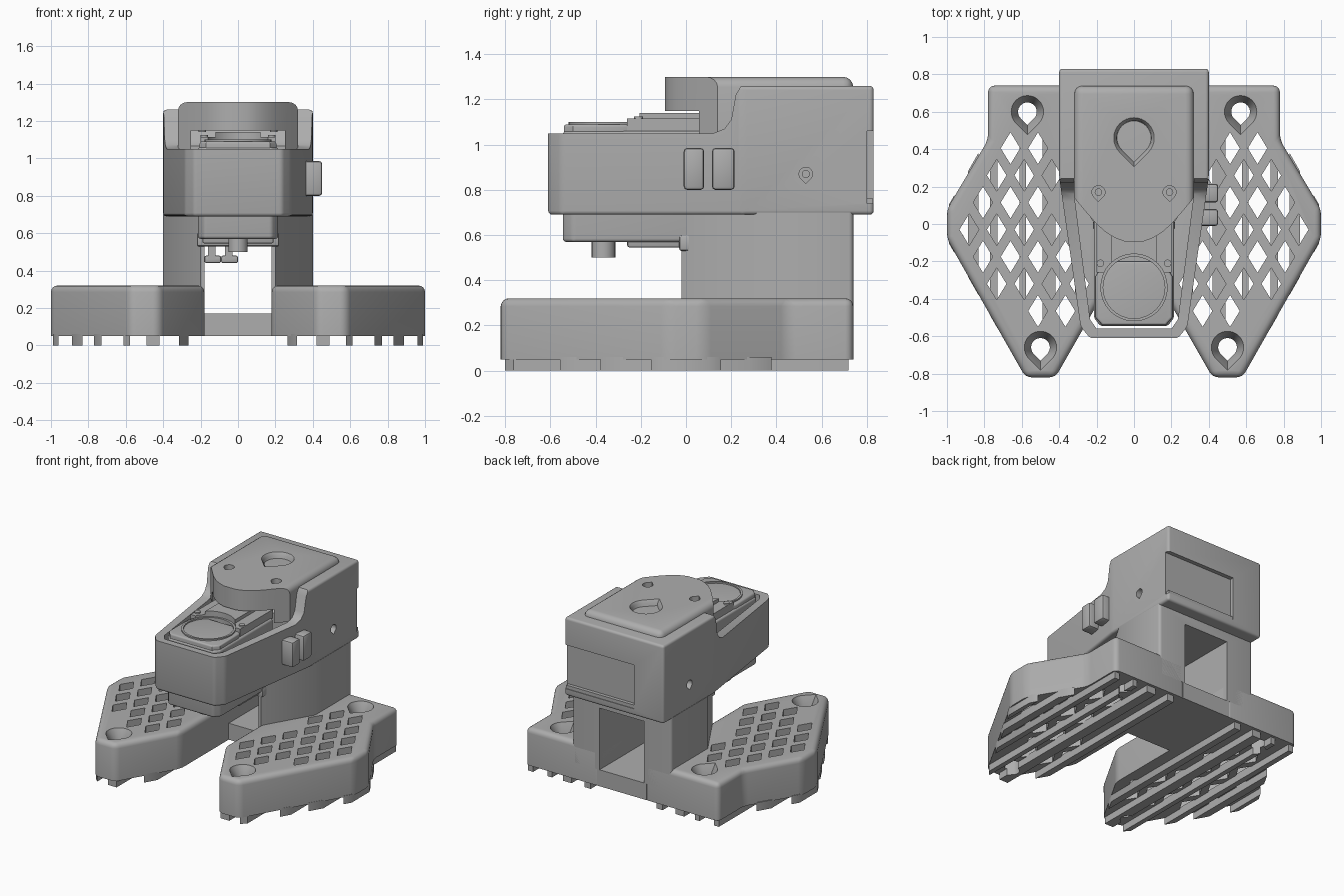
import bpy, bmesh, math
from mathutils import Vector

if "Cube" in bpy.data.objects:
    bpy.data.objects.remove(bpy.data.objects["Cube"], do_unlink=True)

grey = bpy.data.materials.new("plain grey")
grey.use_nodes = True
grey.diffuse_color = (0.42, 0.42, 0.42, 1)
grey.node_tree.nodes["Principled BSDF"].inputs["Base Color"].default_value = grey.diffuse_color


def finish(name, bm):
    bmesh.ops.recalc_face_normals(bm, faces=bm.faces)
    mesh = bpy.data.meshes.new(name)
    bm.to_mesh(mesh)
    bm.free()
    mesh.materials.append(grey)
    ob = bpy.data.objects.new(name, mesh)
    bpy.context.collection.objects.link(ob)
    return ob


def loft(bm, rings):
    """Closed solid through a list of equal rings of points."""
    rows = [[bm.verts.new(p) for p in ring] for ring in rings]
    n = len(rows[0])
    for a, b in zip(rows, rows[1:]):
        for i in range(n):
            bm.faces.new((a[i], a[(i + 1) % n], b[(i + 1) % n], b[i]))
    bm.faces.new(rows[0][::-1])
    bm.faces.new(rows[-1])


def prism(name, pts, z0, z1, bevel=0.0, pick=None, seg=4):
    """Extruded plan outline; pick chooses which edges are rounded."""
    bm = bmesh.new()
    loft(bm, [[(x, y, z) for x, y in pts] for z in (z0, z1)])
    bmesh.ops.recalc_face_normals(bm, faces=bm.faces)
    if bevel:
        edges = [e for e in bm.edges if pick is None or pick(e.verts[0].co, e.verts[1].co)]
        bmesh.ops.bevel(bm, geom=edges, offset=bevel, segments=seg, profile=0.5,
                        affect='EDGES', clamp_overlap=True)
    return finish(name, bm)


def box(name, x, y, z, bevel=0.0, pick=None, seg=2):
    pts = [(x[0], y[0]), (x[1], y[0]), (x[1], y[1]), (x[0], y[1])]
    return prism(name, pts, z[0], z[1], bevel, pick, seg)


def circle(cx, cy, r, n=32):
    return [(cx + r * math.cos(2 * math.pi * i / n), cy + r * math.sin(2 * math.pi * i / n))
            for i in range(n)]


def teardrop(cx, cy, r, n=24):
    """Round outline with a point towards the negative second axis."""
    arc = [math.radians(-45 + 270 * i / n) for i in range(n + 1)]
    return [(cx + r * math.cos(a), cy + r * math.sin(a)) for a in arc] + [(cx, cy - 1.42 * r)]


def drop_cutter(spots, steps):
    """Stacked teardrops: steps are (height, radius) pairs."""
    bm = bmesh.new()
    for cx, cy in spots:
        loft(bm, [[(x, y, z) for x, y in teardrop(cx, cy, r)] for z, r in steps])
    return finish("cutter", bm)


def cut(ob, cutter):
    mod = ob.modifiers.new("cut", 'BOOLEAN')
    mod.operation, mod.solver, mod.object = 'DIFFERENCE', 'EXACT', cutter
    cutter.hide_render = True
    bpy.context.view_layer.objects.active = ob
    bpy.ops.object.modifier_apply(modifier=mod.name)
    bpy.data.objects.remove(cutter, do_unlink=True)


def mirrored(half):
    return half + [(-x, y) for x, y in reversed(half)]


def top_or_upright(z):
    return lambda a, b: min(a.z, b.z) > z - 0.01 or abs(a.z - b.z) > 0.05


# Feet: hexagonal slabs with a diamond lattice, countersunk holes and ribs below
FOOT = [(0.18, 0.74), (0.78, 0.74), (0.78, 0.45), (1, 0.08), (1, -0.08),
        (0.58, -0.82), (0.42, -0.82), (0.18, -0.4)]
HOLES = [(0.57, 0.6), (0.5, -0.66)]


def reach(x):
    return 0.96 - 1.75 * abs(x - 0.5)


def lattice():
    for row in range(-4, 4):
        y = -0.03 + 0.145 * row
        for col in range(6):
            x = 0.293 + 0.147 * col + (0.0735 if row % 2 else 0)
            if x < 0.27 or abs(y) + 0.74 > reach(x) + 0.52 or abs(y) > reach(x) - 0.22:
                continue
            if x < 0.43 and y > -0.2 + 1.7 * (x - 0.2):
                continue
            if min(math.hypot(x - hx, y - hy) for hx, hy in HOLES) > 0.17:
                yield x, y


for side, label in ((1, "left"), (-1, "right")):
    foot = prism(label + "_foot", [(side * x, y) for x, y in FOOT], 0.05, 0.32, 0.035,
                 top_or_upright(0.32))
    bm = bmesh.new()
    for x, y in lattice():
        x *= side
        plan = [(x - 0.052, y), (x, y - 0.085), (x + 0.052, y), (x, y + 0.085)]
        loft(bm, [[(px, py, z) for px, py in plan] for z in (0, 0.5)])
    cut(foot, finish("cutter", bm))
    cut(foot, drop_cutter([(side * x, y) for x, y in HOLES],
                          [(0, 0.05), (0.25, 0.05), (0.31, 0.083), (0.33, 0.09)]))
    for i, (x, w) in enumerate(((0.29, 0.05), (0.455, 0.07), (0.595, 0.035), (0.75, 0.04),
                                (0.86, 0.055), (0.975, 0.03))):
        ends = (x - w / 2, x + w / 2)
        low = [(side * e, -min(0.8, reach(e))) for e in ends]
        high = [(side * e, 0.72 if e < 0.78 else reach(e)) for e in reversed(ends)]
        rib = prism(f"{label}_rib_{i}", low + high, 0, 0.06)
        cut(rib, drop_cutter([(side * a, b) for a, b in HOLES], [(-0.1, 0.05), (0.1, 0.05)]))

# Bridge and hollow column
box("bridge", (-0.2, 0.2), (0.15, 0.74), (0.05, 0.17))
column = prism("column", mirrored([(0.4, 0.74), (0.4, 0.32), (0.2, -0.02)]), 0.17, 0.7, 0.02,
               lambda a, b: abs(a.z - b.z) > 0.1 and a.y > 0.5)
cut(column, box("cutter", (-0.18, 0.18), (-0.5, 1), (0, 0.62)))
for i, (x0, x1) in enumerate(((-0.16, -0.12), (-0.07, -0.03))):
    box(f"hook_stem_{i}", (x0, x1), (0.1, 0.3), (0.46, 0.64))
    box(f"hook_foot_{i}", (x0 - 0.02, x1 + 0.03), (0.1, 0.3), (0.44, 0.48), 0.01)

# Body: tapered tray in front, tall block behind
body = prism("body", mirrored([(0.4, 0.83), (0.4, 0.25), (0.285, -0.55), (0.235, -0.61)]),
             0.69, 1.26, 0.018)
ramp = [(-0.8, 1.05), (0.12, 1.05), (0.17, 1.07), (0.2, 1.11), (0.22, 1.22), (0.25, 1.27),
        (0.25, 1.5), (-0.8, 1.5)]
bm = bmesh.new()
loft(bm, [[(x, y, z) for y, z in ramp] for x in (-0.6, 0.6)])
cut(body, finish("cutter", bm))
cut(body, prism("cutter", mirrored([(0.32, 0.16), (0.235, -0.51), (0.2, -0.56)]), 0.5, 1.5))
cut(body, box("cutter", (-0.16, 0.6), (0.8, 1), (0.74, 1.06)))
for side in (1, -1):
    bm = bmesh.new()
    loft(bm, [[(side * x, y, z) for y, z in teardrop(0.53, 0.87, 0.03)] for x in (0.3, 0.5)])
    cut(body, finish("cutter", bm))
    peg = bmesh.new()
    loft(peg, [[(side * x, y, z) for y, z in circle(0.53, 0.87, 0.018, 16)] for x in (0.29, 0.36)])
    finish("side_screw", peg)
box("panel_ledge", (-0.16, 0.39), (0.79, 0.825), (0.73, 0.765))

# Two clips on the left side
for i, (y0, y1) in enumerate(((-0.01, 0.08), (0.115, 0.215))):
    box(f"side_clip_{i}", (0.34, 0.45), (y0, y1), (0.8, 0.985), 0.015)

# Cap with a thumb dimple and two screw holes
CAP = [(0.32, 0.74), (0.32, 0.14), (0.27, 0.08), (0.2, 0.0), (0.15, -0.045), (0.1, -0.075),
       (0.05, -0.093)]
cap = prism("cap", mirrored(CAP), 1.05, 1.3, 0.045,
            lambda a, b: min(a.z, b.z) > 1.2 and min(a.y, b.y) > 0.1
            or abs(a.z - b.z) > 0.1 and a.y > 0.5)
cut(cap, box("cutter", (-0.25, 0.25), (-0.3, 0.24), (1, 1.15)))
cut(cap, drop_cutter([(0, 0.46)], [(1.18, 0.06), (1.2, 0.08), (1.28, 0.095), (1.31, 0.115)]))
cut(cap, drop_cutter([(0.19, 0.17), (-0.19, 0.17)], [(1.2, 0.035), (1.4, 0.035)]))
for side in (1, -1):
    prism("cap_screw", circle(side * 0.19, 0.17, 0.02, 16), 1.14, 1.25)

# Insert carried in the tray
prism("insert", mirrored([(0.215, 0.1), (0.215, -0.5), (0.18, -0.545)]), 0.57, 1.06, 0.015)
box("insert_underside", (-0.19, 0.19), (-0.26, 0.09), (0.545, 0.7), 0.01)
box("insert_tail", (-0.22, 0.22), (-0.03, 0.08), (0.53, 0.6), 0.01)
prism("front_plate", mirrored([(0.16, -0.2), (0.205, -0.28), (0.205, -0.5), (0.17, -0.54)]),
      1.05, 1.09, 0.012, top_or_upright(1.09))
rear = box("rear_plate", (-0.2, 0.2), (-0.26, 0.12), (1.05, 1.115))
cut(rear, prism("cutter", circle(0, -0.34, 0.18), 1, 1.2))
strip = box("centre_strip", (-0.12, 0.12), (-0.21, 0.12), (1.1, 1.14))
cut(strip, prism("cutter", circle(0, -0.34, 0.18), 1, 1.2))
arch = prism("arch_ring", circle(0, -0.34, 0.18), 1.05, 1.1)
cut(arch, prism("cutter", circle(0, -0.34, 0.165), 1, 1.2))
for side in (1, -1):
    prism("insert_screw", circle(side * 0.18, -0.21, 0.02, 16), 1.05, 1.125)
prism("lens_knob", circle(0, -0.365, 0.052), 0.5, 0.6)
prism("knob_pin", circle(0, -0.365, 0.02, 16), 0.56, 0.61)

# Smooth rounded edges, keep corners sharp
bpy.ops.object.select_all(action='DESELECT')
for ob in bpy.context.collection.objects:
    if ob.type == 'MESH' and grey.name in ob.data.materials:
        ob.select_set(True)
        bpy.context.view_layer.objects.active = ob
bpy.ops.object.shade_smooth_by_angle(angle=math.radians(32))
